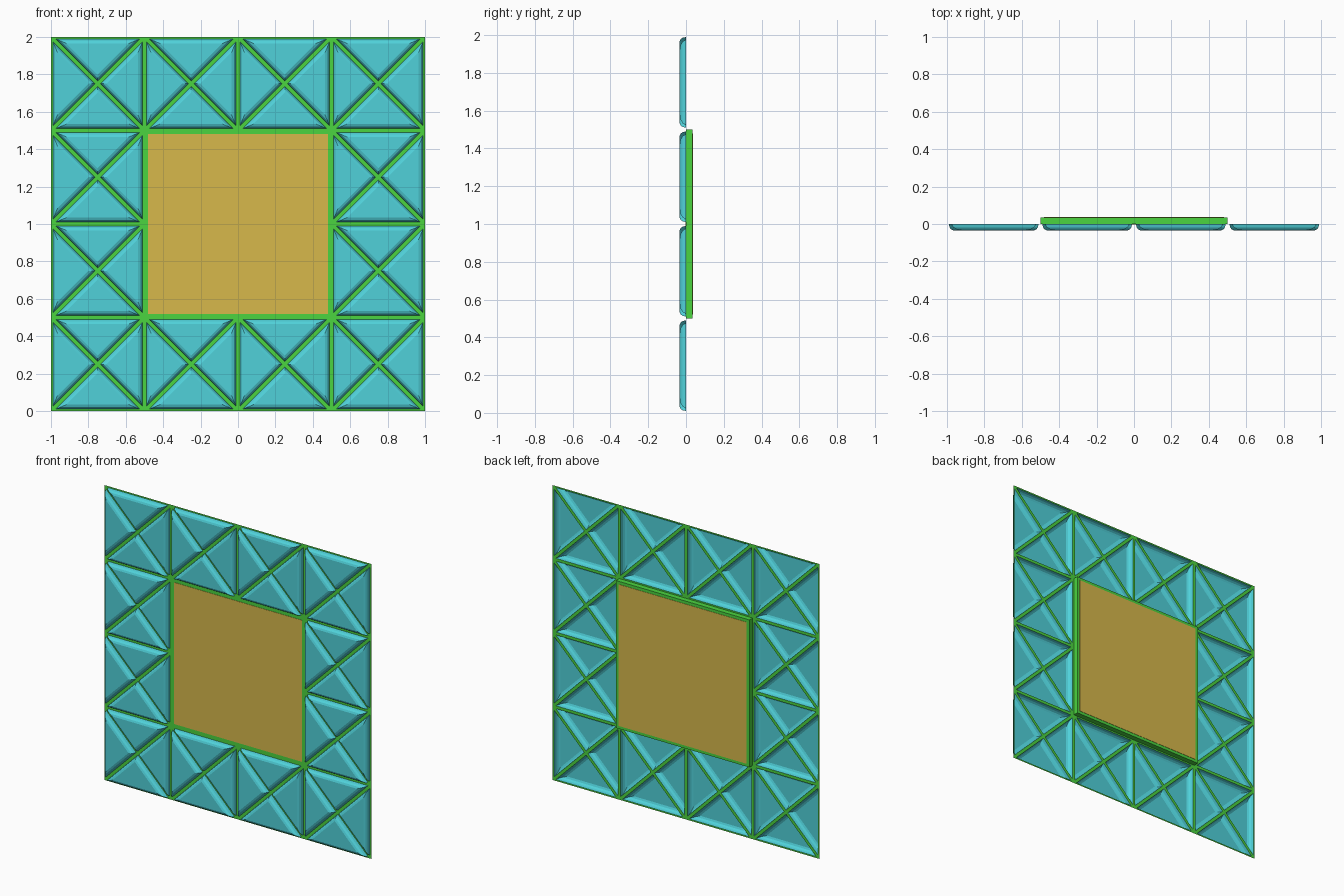
import bpy, bmesh
from mathutils import Vector, Matrix

cube = bpy.data.objects.get("Cube")
if cube:
    bpy.data.objects.remove(cube)


def material(name, rgb):
    m = bpy.data.materials.new(name)
    m.use_nodes = True
    m.diffuse_color = (*rgb, 1)
    m.node_tree.nodes["Principled BSDF"].inputs["Base Color"].default_value = (*rgb, 1)
    return m


TEAL = material("teal", (0.08, 0.64, 0.70))
GREEN = material("green", (0.07, 0.66, 0.05))
YELLOW = material("ochre_yellow", (0.68, 0.48, 0.07))

TILE = 0.5
# Pillow cross-section: distance inset from the triangle edge, and y
PROFILE = [(0, 0), (0.01, 0), (0.014, -0.018), (0.022, -0.029), (0.034, -0.034)]


def add_object(name, mesh, location=(0, 0, 0)):
    ob = bpy.data.objects.new(name, mesh)
    ob.location = location
    bpy.context.collection.objects.link(ob)
    return ob


def tile_mesh():
    """Square tile: four hollow raised triangles, open behind, with flat green seams."""
    bm = bmesh.new()
    h = TILE / 2
    leg = h * 2 ** 0.5
    inradius = leg - h
    corners = [Vector((-h, 0, -h)), Vector((h, 0, -h)), Vector((0, 0, 0))]
    centre = Vector((0, 0, inradius - h))
    for quarter in range(4):
        turn = Matrix.Rotation(quarter * 1.5707963, 3, 'Y')
        rings = []
        for inset, y in PROFILE:
            scale = 1 - inset / inradius
            rings.append([bm.verts.new(turn @ (centre + (c - centre) * scale + Vector((0, y, 0))))
                          for c in corners])
        for level, (a, b) in enumerate(zip(rings, rings[1:])):
            for i in range(3):
                j = (i + 1) % 3
                face = bm.faces.new((a[i], a[j], b[j], b[i]))
                face.material_index = 1 if level == 0 else 0
        bm.faces.new(rings[-1])
    bmesh.ops.remove_doubles(bm, verts=bm.verts, dist=1e-5)
    mesh = bpy.data.meshes.new("tile")
    bm.to_mesh(mesh)
    bm.free()
    mesh.materials.append(TEAL)
    mesh.materials.append(GREEN)
    return mesh


def box(name, low, high, mat):
    low, high = Vector(low), Vector(high)
    bm = bmesh.new()
    bmesh.ops.create_cube(bm, size=1)
    bmesh.ops.scale(bm, vec=high - low, verts=bm.verts)
    mesh = bpy.data.meshes.new(name)
    bm.to_mesh(mesh)
    bm.free()
    mesh.materials.append(mat)
    return add_object(name, mesh, (low + high) / 2)


# Border of twelve tiles around the central opening
shared = tile_mesh()
for col in range(4):
    for row in range(4):
        if col in (1, 2) and row in (1, 2):
            continue
        add_object(f"tile_{col}_{row}", shared,
                   ((col - 1.5) * TILE, 0, (row + 0.5) * TILE))

# Frame bars behind the opening
OUT, IN, DEPTH = 0.5, 0.48, 0.035
box("frame_bottom", (-OUT, 0, 1 - OUT), (OUT, DEPTH, 1 - IN), GREEN)
box("frame_top", (-OUT, 0, 1 + IN), (OUT, DEPTH, 1 + OUT), GREEN)
box("frame_right", (-OUT, 0, 1 - IN), (-IN, DEPTH, 1 + IN), GREEN)
box("frame_left", (IN, 0, 1 - IN), (OUT, DEPTH, 1 + IN), GREEN)

# Centre panel, slightly proud of the frame on both sides
box("centre_panel", (-IN, -0.002, 1 - IN), (IN, DEPTH + 0.002, 1 + IN), YELLOW)
